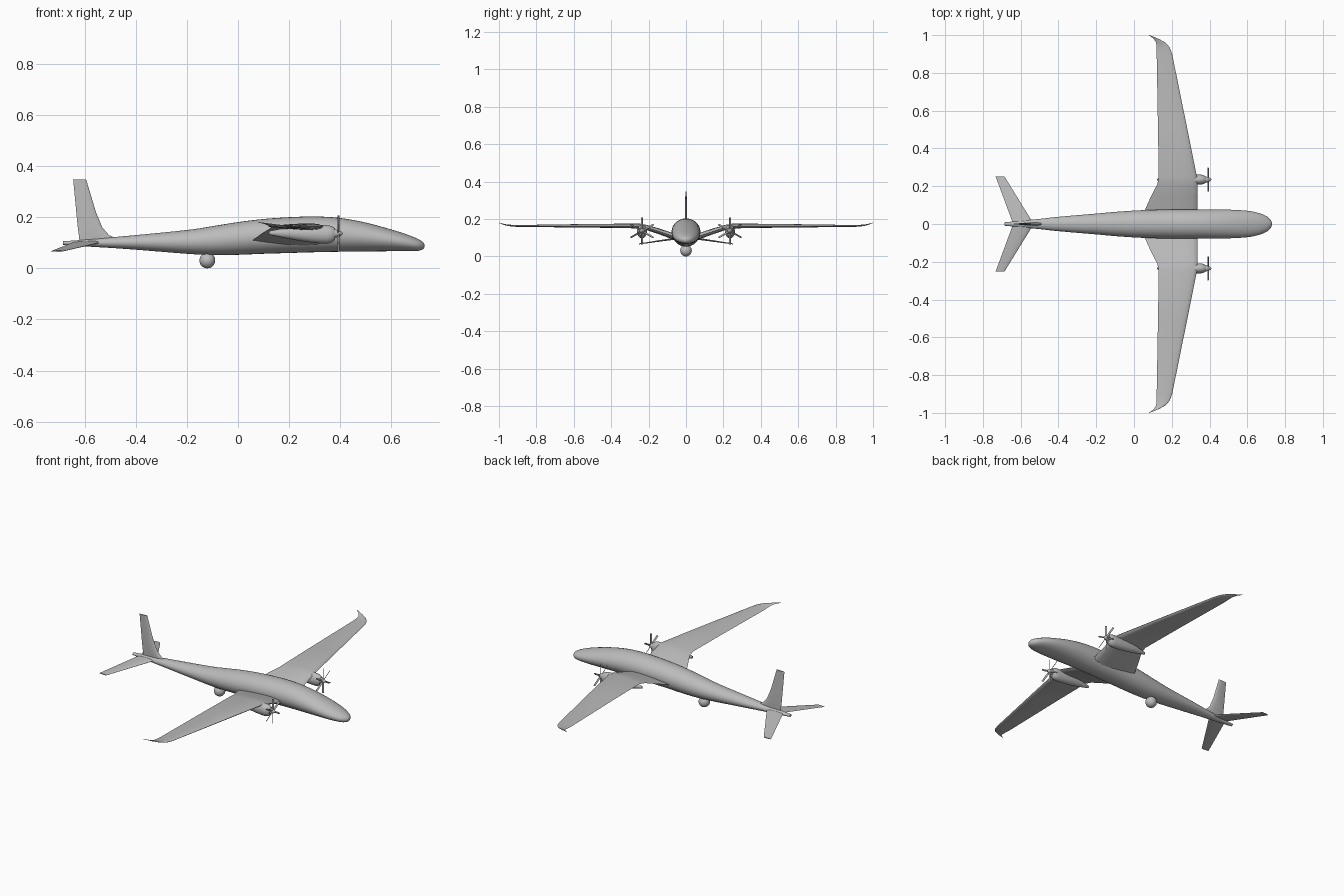
import bpy, bmesh, math
from mathutils import Matrix, Vector

cube = bpy.data.objects.get("Cube")
if cube:
    bpy.data.objects.remove(cube, do_unlink=True)

grey = bpy.data.materials.new("light_grey")
grey.use_nodes = True
GREY = (0.5, 0.5, 0.5, 1)
grey.diffuse_color = GREY
for node in grey.node_tree.nodes:
    if node.type == 'BSDF_PRINCIPLED':
        node.inputs["Base Color"].default_value = GREY


def finish(name, bm, mirror=False, angle=40):
    """Turn a bmesh into a shaded object, optionally mirrored across y."""
    bmesh.ops.recalc_face_normals(bm, faces=bm.faces[:])
    mesh = bpy.data.meshes.new(name)
    bm.to_mesh(mesh)
    bm.free()
    mesh.materials.append(grey)
    obj = bpy.data.objects.new(name, mesh)
    bpy.context.scene.collection.objects.link(obj)
    if mirror:
        mod = obj.modifiers.new("mirror", 'MIRROR')
        mod.use_axis = (False, True, False)
        mod.use_mirror_merge = False
    bpy.ops.object.select_all(action='DESELECT')
    obj.select_set(True)
    bpy.context.view_layer.objects.active = obj
    bpy.ops.object.shade_smooth_by_angle(angle=math.radians(angle))
    return obj


def spline(keys, steps):
    """Smoothly resample a list of tuples."""
    out = []
    for i in range(len(keys) - 1):
        a, b = keys[max(i - 1, 0)], keys[i]
        c, d = keys[i + 1], keys[min(i + 2, len(keys) - 1)]
        for s in range(steps):
            t = s / steps
            out.append([q + t / 2 * (r - p + t * (2 * p - 5 * q + 4 * r - e + t * (3 * (q - r) + e - p)))
                        for p, q, r, e in zip(a, b, c, d)])
    return out + [list(keys[-1])]


def loft(name, rings, **options):
    """Skin a row of closed rings and cap both ends."""
    bm = bmesh.new()
    rows = [[bm.verts.new(p) for p in ring] for ring in rings]
    n = len(rows[0])
    for a, b in zip(rows, rows[1:]):
        for i in range(n):
            j = (i + 1) % n
            bm.faces.new((a[i], a[j], b[j], b[i]))
    bm.faces.new(rows[0])
    bm.faces.new(rows[-1])
    return finish(name, bm, **options)


def body(name, stations, y=0, sides=32, steps=4, **options):
    """Elliptical body along x from (x, bottom, top, half width)."""
    rings = []
    for x, low, high, half in spline(stations, steps):
        ring = []
        for k in range(sides):
            a = math.tau * k / sides
            ring.append((x, y + half * math.cos(a), (low + high) / 2 + (high - low) / 2 * math.sin(a)))
        rings.append(ring)
    return loft(name, rings, **options)


def foil(lead, trail, thick, count=10):
    """Streamlined section as (x, offset) pairs."""
    upper = []
    for k in range(count + 1):
        t = (1 - math.cos(math.pi * k / count)) / 2
        h = 5 * thick * (0.2969 * math.sqrt(t) - 0.126 * t - 0.3516 * t**2 + 0.2843 * t**3 - 0.1036 * t**4)
        upper.append((lead + (trail - lead) * t, h))
    return upper + [(x, -h) for x, h in reversed(upper[1:-1])]


# Fuselage
body("fuselage", [
    (-0.685, 0.092, 0.106, 0.009), (-0.6, 0.086, 0.112, 0.017), (-0.5, 0.08, 0.121, 0.027),
    (-0.4, 0.073, 0.13, 0.038), (-0.2, 0.057, 0.15, 0.055), (-0.1, 0.052, 0.165, 0.064),
    (0, 0.053, 0.181, 0.071), (0.1, 0.057, 0.193, 0.075), (0.2, 0.06, 0.2, 0.077),
    (0.3, 0.063, 0.203, 0.077), (0.4, 0.065, 0.197, 0.077), (0.5, 0.066, 0.179, 0.076),
    (0.6, 0.067, 0.152, 0.07), (0.66, 0.067, 0.133, 0.058), (0.7, 0.068, 0.117, 0.042),
    (0.72, 0.073, 0.106, 0.025), (0.728, 0.08, 0.098, 0.012), (0.73, 0.087, 0.091, 0.002)])

# Gull wing with swept, upturned tips: (y, leading x, trailing x, z, thickness)
wing = [(0, 0.337, 0.05, 0.09, 0.036), (0.08, 0.337, 0.06, 0.112, 0.034),
        (0.15, 0.337, 0.092, 0.136, 0.031), (0.21, 0.337, 0.123, 0.155, 0.028),
        (0.25, 0.333, 0.131, 0.163, 0.026), (0.5, 0.283, 0.127, 0.164, 0.02),
        (0.9, 0.202, 0.12, 0.163, 0.01), (0.935, 0.189, 0.12, 0.165, 0.009),
        (0.96, 0.167, 0.117, 0.168, 0.007), (0.98, 0.131, 0.105, 0.173, 0.005),
        (1.0, 0.083, 0.078, 0.18, 0.002)]
loft("wing", [[(x, y, z + h) for x, h in foil(a, b, t)] for y, a, b, z, t in wing], mirror=True)

# Tailplane, drooping towards the tips
tail = [(0, -0.53, -0.64, 0.104, 0.012), (0.02, -0.543, -0.647, 0.101, 0.012),
        (0.252, -0.686, -0.733, 0.067, 0.005)]
loft("tailplane", [[(x, y, z + h) for x, h in foil(a, b, t)] for y, a, b, z, t in tail], mirror=True)

# Tail fin with a curved root: (z, leading x, trailing x, thickness)
fin = [(0.1, -0.45, -0.62, 0.016), (0.119, -0.482, -0.622, 0.016), (0.13, -0.505, -0.623, 0.016),
       (0.16, -0.531, -0.627, 0.015), (0.22, -0.556, -0.633, 0.012), (0.347, -0.594, -0.645, 0.007)]
loft("tail_fin", [[(x, h, z) for x, h in foil(a, b, t)] for z, a, b, t in fin])

# Engines under the wing bends
ENGINE_Y, ENGINE_Z = 0.235, 0.136
body("engine_nacelle", [
    (0.122, 0.132, 0.146, 0.004), (0.2, 0.115, 0.16, 0.019), (0.28, 0.102, 0.168, 0.026),
    (0.34, 0.097, 0.169, 0.027), (0.365, 0.101, 0.165, 0.024), (0.38, 0.112, 0.156, 0.017)],
    y=ENGINE_Y, sides=20, mirror=True)
body("spinner", [(x, ENGINE_Z - r, ENGINE_Z + r, r) for x, r in
                 ((0.375, 0.016), (0.39, 0.014), (0.403, 0.008), (0.411, 0.001))],
     y=ENGINE_Y, sides=16, mirror=True)

# Six-bladed propellers
bm = bmesh.new()
hub = Matrix.Translation((0.393, ENGINE_Y, ENGINE_Z))
for k in range(6):
    place = (hub @ Matrix.Rotation(math.tau * k / 6, 4, 'X') @ Matrix.Translation((0, 0, 0.037))
             @ Matrix.Rotation(math.radians(40), 4, 'Z') @ Matrix.Diagonal((0.0025, 0.01, 0.068, 1)))
    bmesh.ops.create_cube(bm, size=1, matrix=place)
finish("propeller", bm, mirror=True, angle=30)

# Sensor ball under the belly
bm = bmesh.new()
bmesh.ops.create_uvsphere(bm, u_segments=24, v_segments=16, radius=0.031,
                          matrix=Matrix.Translation((-0.12, 0, 0.031)))
finish("sensor_ball", bm)
bm = bmesh.new()
bmesh.ops.create_cone(bm, cap_ends=True, segments=20, radius1=0.018, radius2=0.018, depth=0.03,
                      matrix=Matrix.Translation((-0.12, 0, 0.06)))
finish("sensor_mount", bm)
